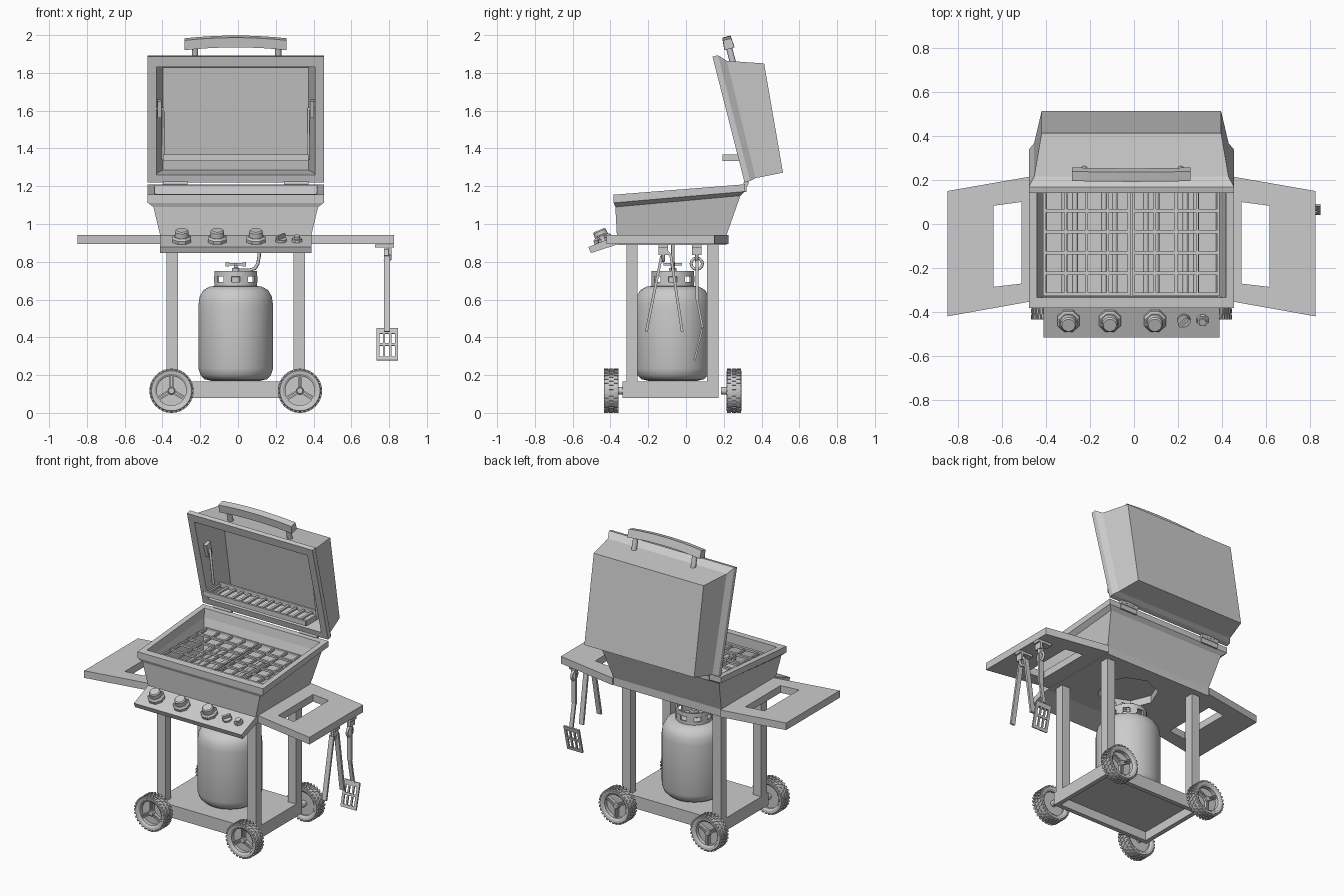
import bpy, bmesh
from math import sin, cos, pi, atan2
from mathutils import Matrix, Vector

if "Cube" in bpy.data.objects:
    bpy.data.objects.remove(bpy.data.objects["Cube"])

CX, CY = -0.012, -0.07          # centre of the cart
I4 = Matrix.Identity(4)
rounds = []


def finish(name, bm, smooth=False):
    bmesh.ops.recalc_face_normals(bm, faces=bm.faces)
    me = bpy.data.meshes.new(name)
    bm.to_mesh(me)
    bm.free()
    ob = bpy.data.objects.new(name, me)
    bpy.context.collection.objects.link(ob)
    if smooth:
        rounds.append(ob)
    return ob


def loft(name, rings, closed=False, mat=I4, smooth=False):
    """Skin equal-sized rings; closed joins last to first, otherwise ends are capped."""
    bm = bmesh.new()
    vs = [[bm.verts.new(mat @ Vector(p)) for p in r] for r in rings]
    n = len(vs[0])
    pairs = list(zip(vs, vs[1:])) + ([(vs[-1], vs[0])] if closed else [])
    for a, b in pairs:
        for i in range(n):
            j = (i + 1) % n
            bm.faces.new((a[i], a[j], b[j], b[i]))
    if not closed:
        bm.faces.new(vs[0])
        bm.faces.new(vs[-1])
    return finish(name, bm, smooth)


def lathe(name, prof, mat, n=32, closed=False, smooth=True):
    rings = [[(r * cos(2 * pi * (i + .5) / n), r * sin(2 * pi * (i + .5) / n), z)
              for i in range(n)] for r, z in prof]
    return loft(name, rings, closed, mat, smooth)


def boxes(name, specs, mat=I4):
    """specs: (centre, size, optional rotation matrix)"""
    bm = bmesh.new()
    for s in specs:
        rot = s[2] if len(s) > 2 else I4
        m = mat @ Matrix.Translation(s[0]) @ rot @ Matrix.Diagonal((*s[1], 1))
        bmesh.ops.create_cube(bm, size=1, matrix=m)
    return finish(name, bm)


def span(x0, x1, y0, y1, z0, z1):
    return (((x0+x1)/2, (y0+y1)/2, (z0+z1)/2), (x1-x0, y1-y0, z1-z0))


def beam(x, p, q, w, d):
    """bar between two (y, z) points"""
    dy, dz = q[0]-p[0], q[1]-p[1]
    return ((x, (p[0]+q[0])/2, (p[1]+q[1])/2), (w, d, (dy*dy+dz*dz)**.5),
            Matrix.Rotation(atan2(-dy, dz), 4, 'X'))


def rod(name, pts, r, cyclic=False):
    cu = bpy.data.curves.new(name, 'CURVE')
    cu.dimensions, cu.bevel_depth, cu.bevel_resolution, cu.use_fill_caps = '3D', r, 2, True
    sp = cu.splines.new('POLY')
    sp.points.add(len(pts) - 1)
    for a, p in zip(sp.points, pts):
        a.co = (*p, 1)
    sp.use_cyclic_u = cyclic
    ob = bpy.data.objects.new(name, cu)
    bpy.context.collection.objects.link(ob)


def rect(hx, y0, y1, z0, z1):
    return [(-hx, y0, z0), (hx, y0, z0), (hx, y1, z1), (-hx, y1, z1)]


def at(x, y, z):
    return Matrix.Translation((x, y, z))


C = at(CX, 0, 0)

# bottom tray (hollow underneath) and legs
boxes("tray", [span(-.367, .367, -.335, .172, .14, .165),
               span(-.367, .367, -.335, -.305, .08, .14), span(-.367, .367, .142, .172, .08, .14),
               span(-.367, -.337, -.305, .142, .08, .14), span(.337, .367, -.305, .142, .08, .14)], C)
for sx in (-1, 1):
    for y in (-.286, .141):
        boxes("leg", [((sx*.336, y, .53), (.062, .06, .73))], C)

# wheels: treaded tyre, rim, spokes, hub, axle
for sx in (-1, 1):
    for sy, wy in ((1, -.396), (-1, .254)):
        M = at(CX + sx*.34, wy, .117) @ Matrix.Rotation(pi/2 * sy, 4, 'X')
        lathe("tyre", [(.088, -.036), (.106, -.039), (.112, -.03), (.112, .03), (.106, .039),
                       (.088, .036)], M, 36, True)
        lathe("rim", [(.078, -.03), (.09, -.038), (.09, .038), (.078, .03)], M, 36, True)
        lathe("rim_plate", [(.08, -.02), (.08, .005)], M, 36)
        lathe("hub", [(.02, .0), (.02, .022), (.015, .028)], M, 16)
        boxes("spokes", [((.05*cos(a) - o*sin(a), .05*sin(a) + o*cos(a), .012), (.065, .008, .024),
                          Matrix.Rotation(a, 4, 'Z'))
                         for a in (pi/2, pi*7/6, pi*11/6) for o in (-.007, .007)], M)
        boxes("tread", [((.1125*cos(a), .1125*sin(a), z), (.009, .013, .023), Matrix.Rotation(a, 4, 'Z'))
                        for k in range(30) for z, s in ((-.026, 0), (0, .5), (.026, 0))
                        for a in [2*pi*(k+s)/30]], M)
        lathe("axle", [(.02, -.07), (.02, 0)], M, 16)

# gas tank with collar, valve and hose
T = at(CX, CY, 0)
lathe("tank", [(.13, .17), (.165, .178), (.187, .2), (.198, .235), (.198, .57), (.192, .615),
               (.172, .65), (.14, .668), (.05, .68)], T, 40)
for z0, z1 in ((.66, .693), (.722, .75)):
    lathe("tank_collar", [(.104, z0), (.114, z0), (.114, z1), (.104, z1)], T, 32, True)
boxes("collar_posts", [((.109*cos(a), .109*sin(a), .707), (.01, .045, .035), Matrix.Rotation(a, 4, 'Z'))
                       for k in range(8) for a in [pi*(k+.5)/4]], T)
lathe("valve", [(.03, .67), (.03, .72), (.02, .725), (.02, .765), (.01, .77), (.01, .79)], T, 16)
boxes("valve_handle", [((0, 0, .787), (.1, .016, .014)), ((0, 0, .787), (.016, .1, .014)),
                       ((-.045, 0, .787), (.02, .022, .024)), ((.045, 0, .787), (.02, .022, .024))], T)
rod("hose", [(0, CY, .755), (.06, CY, .755), (.09, CY, .765), (.105, CY, .79), (.112, CY, .83),
             (.112, CY, .93)], .009)

# base slab with an octagonal recess underneath
ys, yb, yf = -.072, .214, -.36
outer = [(.4, ys), (.4, yb), (0, yb), (-.4, yb), (-.4, ys), (-.4, yf), (0, yf), (.4, yf)]
octa = [(.185*cos(k*pi/4), ys + .185*sin(k*pi/4)) for k in range(8)]
loft("base_slab", [[(x, y, z) for x, y in ring] for ring, z in
                   ((outer, .89), (outer, .94), (octa, .94), (octa, .89))], True, C)

# firebox
loft("firebox", [rect(.4, -.366, .214, .94, .94), rect(.436, -.374, .288, 1.09, 1.15),
                 rect(.466, -.383, .312, 1.112, 1.172), rect(.466, -.383, .312, 1.155, 1.21),
                 rect(.43, -.335, .275, 1.158, 1.207), rect(.425, -.335, .265, 1.1, 1.15),
                 rect(.385, -.33, .2, .955, .955)], False, C)

# burners and cooking grates
for x in (-.28, -.1, .09, .27):
    for o in (-.024, .024):
        rod("burner", [(CX+x+o, -.32, 1.01), (CX+x+o, .2, 1.01)], .013)
for sx in (-1, 1):
    boxes("grate", [((sx*.203 + (k-2)*.096, -.035, 1.085), (.012, .57, .014)) for k in range(5)] +
          [((sx*.203, -.32 + .095*k, 1.09), (.396, .016, .014)) for k in range(7)], C)

# side tables with towel slots
for side, sx in (("left", -1), ("right", 1)):
    o = [(.4, -.342), (.837, -.42), (.837, .15), (.4, .226)]
    s = [(.5, -.271), (.628, -.286), (.628, .083), (.5, .1)]
    loft(side + "_table", [[(sx*x, y, z) for x, y in r] for r, z in
                           ((o, .894), (o, .942), (s, .942), (s, .894))], True, C)

# sloped control panel
loft("control_panel", [[(x, -.517, .878), (x, -.503, .846), (x, -.36, .893), (x, -.36, .941)]
                       for x in (-.4, .4)], False, C)
for x, kind in ((-.298, 0), (-.11, 0), (.095, 0), (.227, 1), (.312, 2)):
    M = at(x, -.437, .91) @ Matrix.Rotation(.39, 4, 'X')
    if kind == 0:
        lathe("knob_base", [(.054, 0), (.054, .018), (.044, .028)], M, 8, smooth=False)
        lathe("knob_cap", [(.038, .02), (.036, .055), (.03, .062)], M, 16)
    elif kind == 1:
        lathe("selector_disc", [(.03, 0), (.03, .014)], M, 20)
        boxes("selector_grip", [((0, 0, .022), (.056, .012, .03), Matrix.Rotation(.8, 4, 'Z'))], M)
    else:
        lathe("igniter_base", [(.029, 0), (.026, .014)], M, 8, smooth=False)
        lathe("igniter_button", [(.017, .01), (.017, .03)], M, 16)

# open lid, in its own tilted frame (x, depth, height)
L = at(CX, .31, 1.22) @ Matrix.Rotation(.2496, 4, 'X')


def lid_ring(hx, u0, u1, v0, v1):
    return [(-hx, v0, u0), (hx, v0, u0), (hx, v1, u1), (-hx, v1, u1)]


loft("lid", [lid_ring(.408, 0, .585, .21, .256), lid_ring(.442, .008, .647, .062, .068),
             lid_ring(.466, 0, .687, .03, .03), lid_ring(.466, 0, .687, 0, 0),
             lid_ring(.42, .042, .632, 0, 0), lid_ring(.418, .035, .625, .06, .06),
             lid_ring(.385, .02, .568, .192, .236)], False, L)
hr = []
for k in range(9):
    x = -.27 + .0675*k
    d = .015*(1 - (x/.27)**2)
    hr.append([(x, .07, .705+d), (x, .125, .705+d), (x, .12, .757+d), (x, .075, .757+d)])
loft("lid_handle", hr, False, L)
for x in (-.215, .225):
    lathe("handle_post", [(.017, .61), (.017, .72)], L @ at(x, .097, 0), 12)

# hinges
for sx in (-1, 1):
    rod("hinge_pin", [(CX + sx*.255, .318, 1.215), (CX + sx*.385, .318, 1.215)], .014)
    boxes("hinge_leaf", [((sx*.32, .314, 1.195), (.125, .012, .05)),
                         ((sx*.32, .325, 1.232), (.06, .014, .04))], C)

# warming rack hung inside the lid
boxes("warming_rack", [((0, y, 1.35), (.76, .014, .034)) for y in (.2, .36)] +
      [((-.37 + .74*k/13, .28, 1.345), (.016, .16, .012)) for k in range(14)] +
      [((s*.38, .28, 1.35), (.012, .17, .034)) for s in (-1, 1)], C)
for sx in (-1, 1):
    x = CX + sx*.385
    rod("rack_arm", [(x, .31, 1.34), (x, .27, 1.61), (x + sx*.035, .27, 1.61)], .009)
    boxes("rack_bracket", [((sx*.403, .275, 1.61), (.022, .045, .09), Matrix.Rotation(.25, 4, 'X'))], C)

# utensil hooks under the right table
for y in (-.12, .057):
    boxes("hook_plate", [((.775, y, .884), (.1, .05, .016)), ((.805, y, .86), (.016, .05, .05))])
    rod("hook", [(.805, y, .85), (.805, y, .815), (.79, y, .805), (.775, y, .815)], .009)

# spatula
X = .79
rod("spatula_ring", [(X, .057 + .03*cos(k*pi/6), .79 + .03*sin(k*pi/6)) for k in range(12)], .008, True)
boxes("spatula_handle", [beam(X, (.057, .87), (.057, .6), .032, .016),
                         beam(X, (.057, .61), (.088, .45), .026, .012)])
S = at(X, .066, .363) @ Matrix.Rotation(-.24, 4, 'X')
boxes("spatula_head", [((x, 0, 0), (w, .01, .172)) for x, w in
                       ((-.049, .018), (-.016, .011), (.016, .011), (.049, .018))] +
      [((0, 0, z), (.114, .0096, h)) for z, h in ((-.077, .02), (0, .014), (.072, .03))], S)

# tongs
tp = [(-.21, .43), (-.13, .83), (-.105, .86), (-.08, .83), (-.02, .43)]
boxes("tongs", [beam(X, a, b, .032, .014) for a, b in zip(tp, tp[1:])])

# smooth shading on the round parts
bpy.ops.object.select_all(action='DESELECT')
for ob in rounds:
    ob.select_set(True)
bpy.context.view_layer.objects.active = rounds[0]
bpy.ops.object.shade_smooth_by_angle(angle=0.6)
